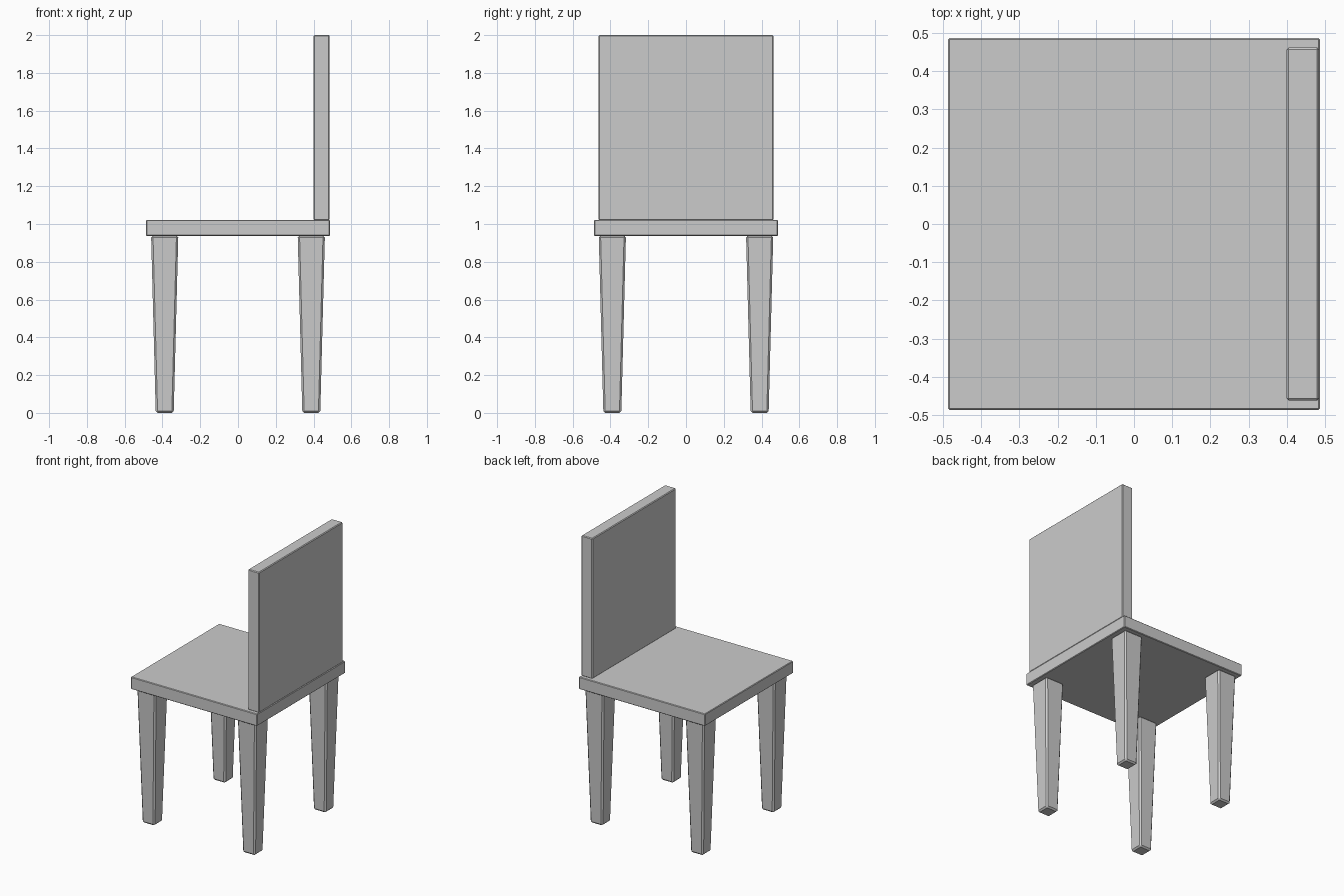
import bpy, bmesh

if "Cube" in bpy.data.objects:
    bpy.data.objects.remove(bpy.data.objects["Cube"])


def block(name, lo, hi, bevel, foot=1.0):
    """Bevelled box between two corners; foot scales the bottom face."""
    size = [h - l for l, h in zip(lo, hi)]
    mid = [(h + l) / 2 for l, h in zip(lo, hi)]
    bm = bmesh.new()
    bmesh.ops.create_cube(bm, size=1)
    for v in bm.verts:
        k = foot if v.co.z < 0 else 1.0
        v.co.x *= size[0] * k
        v.co.y *= size[1] * k
        v.co.z *= size[2]
    mesh = bpy.data.meshes.new(name)
    bm.to_mesh(mesh)
    bm.free()
    obj = bpy.data.objects.new(name, mesh)
    obj.location = mid
    bpy.context.collection.objects.link(obj)
    mod = obj.modifiers.new("Bevel", 'BEVEL')
    mod.width = bevel
    mod.segments = 1
    mod.limit_method = 'NONE'
    return obj


# Seat slab
block("seat", (-0.487, -0.487, 0.937), (0.487, 0.487, 1.022), 0.004)

# Upright backrest on the right-hand edge of the seat
block("backrest", (0.40, -0.462, 1.02), (0.485, 0.462, 2.0), 0.005)

# Four tapered legs
for sx, xname in ((-1, "front"), (1, "rear")):
    for sy, yname in ((-1, "left"), (1, "right")):
        x, y, r = sx * 0.388, sy * 0.39, 0.072
        block(f"{xname}_{yname}_leg", (x - r, y - r, 0.0),
              (x + r, y + r, 0.939), 0.01, foot=0.66)
